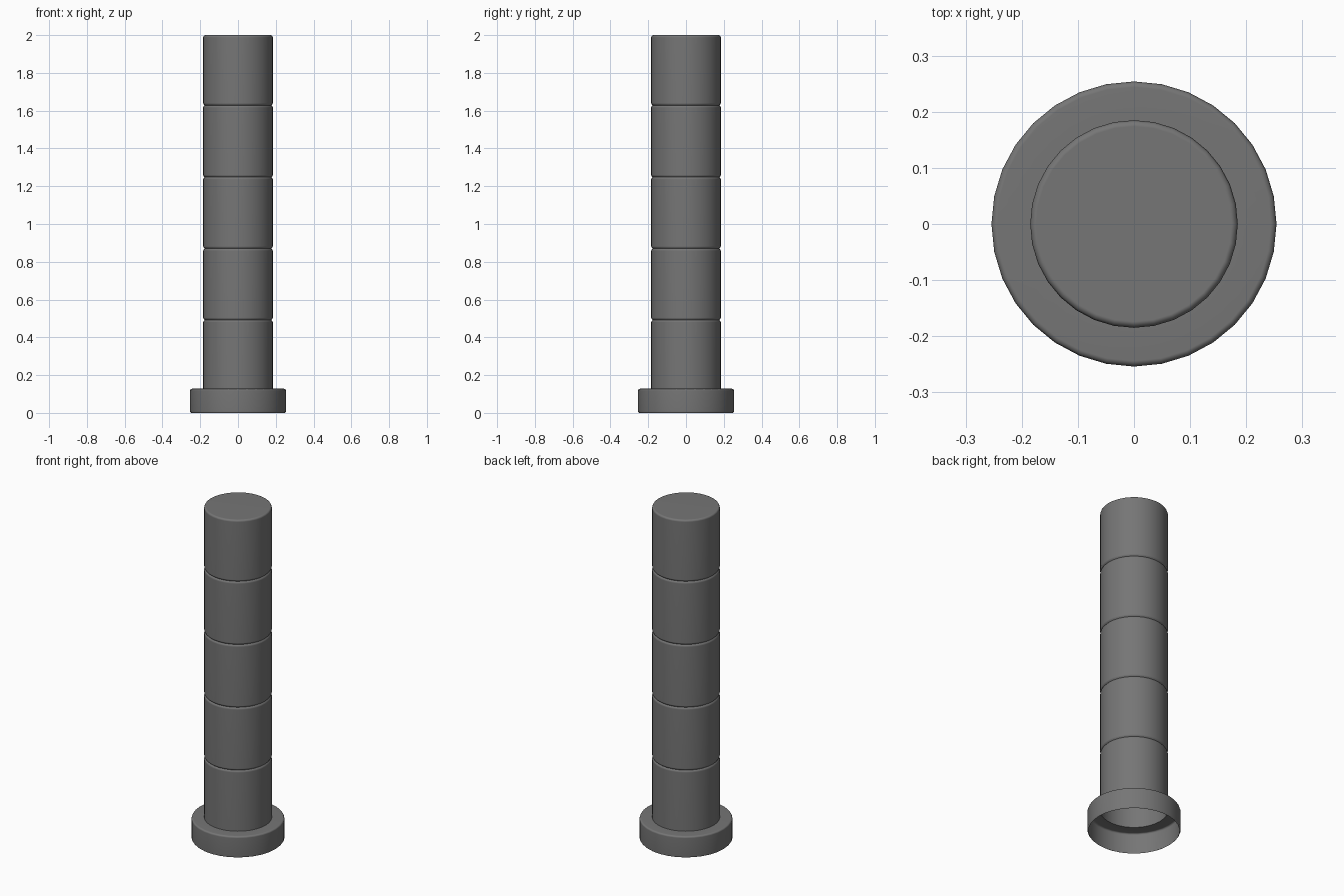
import bpy, bmesh, math

if "Cube" in bpy.data.objects:
    bpy.data.objects.remove(bpy.data.objects["Cube"])

SIDES = 32

# Dark grey finish
dark = bpy.data.materials.new("dark_grey")
dark.diffuse_color = (0.18, 0.18, 0.18, 1)
dark.use_nodes = True
dark.node_tree.nodes["Principled BSDF"].inputs["Base Color"].default_value = dark.diffuse_color


def lathe(name, profile, cap_top=False):
    """Spin an (r, z) profile round the z axis as an open shell."""
    bm = bmesh.new()
    rings = []
    for r, z in profile:
        rings.append([bm.verts.new((r * math.cos(2 * math.pi * i / SIDES),
                                    r * math.sin(2 * math.pi * i / SIDES), z))
                      for i in range(SIDES)])
    for low, high in zip(rings, rings[1:]):
        for i in range(SIDES):
            j = (i + 1) % SIDES
            bm.faces.new((low[i], low[j], high[j], high[i]))
    if cap_top:
        bm.faces.new(rings[-1])
    mesh = bpy.data.meshes.new(name)
    bm.to_mesh(mesh)
    bm.free()
    mesh.materials.append(dark)
    obj = bpy.data.objects.new(name, mesh)
    bpy.context.collection.objects.link(obj)
    bpy.ops.object.select_all(action='DESELECT')
    obj.select_set(True)
    bpy.context.view_layer.objects.active = obj
    bpy.ops.object.shade_smooth_by_angle(angle=math.radians(80))
    # Keep the long walls evenly shaded beside the small rounded edges
    weighted = obj.modifiers.new("even_shading", 'WEIGHTED_NORMAL')
    weighted.keep_sharp = True
    return obj


R_BASE, R_POST, Z_BASE, TOP = 0.254, 0.185, 0.128, 2.0

# Base collar: hollow underneath, rounded rims
lathe("base_collar", [
    (R_BASE - 0.006, 0), (R_BASE, 0.007),
    (R_BASE, Z_BASE - 0.01), (R_BASE - 0.003, Z_BASE - 0.003),
    (R_BASE - 0.01, Z_BASE), (R_POST, Z_BASE)])

# Post: hollow shaft with four shallow grooves and a rounded closed top
post = [(R_POST, Z_BASE)]
for z in (0.492, 0.87, 1.248, 1.628):
    post += [(R_POST, z - 0.012), (R_POST - 0.003, z - 0.005),
             (R_POST - 0.008, z),
             (R_POST - 0.003, z + 0.005), (R_POST, z + 0.012)]
post += [(R_POST, TOP - 0.012), (R_POST - 0.003, TOP - 0.004), (R_POST - 0.011, TOP)]
lathe("grooved_post", post, cap_top=True)
